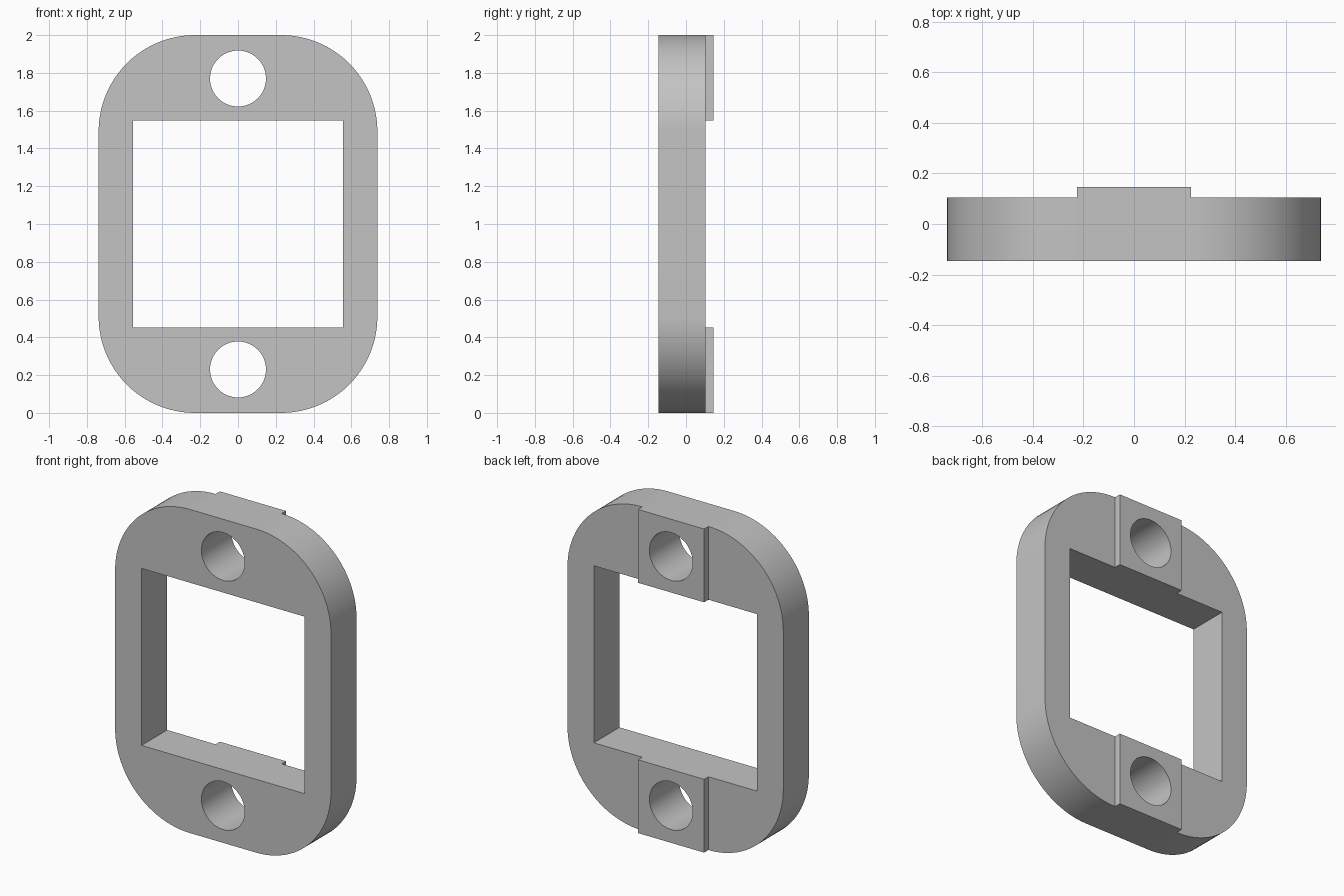
import bpy
import bmesh
from math import cos, sin, pi
from mathutils import Matrix

cube = bpy.data.objects.get("Cube")
if cube:
    bpy.data.objects.remove(cube, do_unlink=True)

HALF_W, CORNER_R, HALF_D = 0.738, 0.51, 0.146
PLATE_BACK = 0.104               # back of the thin plate, behind it the pads
PAD_HALF_W = 0.226
WINDOW_HALF_W, WINDOW_HALF_H = 0.557, 0.547
HOLE_R, HOLE_OFFSET = 0.148, 0.77

grey = bpy.data.materials.new("plain_grey")
grey.use_nodes = True
colour = (0.55, 0.55, 0.55, 1)
grey.diffuse_color = colour
grey.node_tree.nodes["Principled BSDF"].inputs["Base Color"].default_value = colour


def make_object(name, bm):
    bmesh.ops.recalc_face_normals(bm, faces=bm.faces)
    mesh = bpy.data.meshes.new(name)
    bm.to_mesh(mesh)
    bm.free()
    mesh.materials.append(grey)
    obj = bpy.data.objects.new(name, mesh)
    bpy.context.collection.objects.link(obj)
    return obj


def box(name, low, high):
    bm = bmesh.new()
    size = [h - l for l, h in zip(low, high)]
    middle = [(h + l) / 2 for l, h in zip(low, high)]
    matrix = Matrix.Translation(middle) @ Matrix.Diagonal((*size, 1))
    bmesh.ops.create_cube(bm, size=1, matrix=matrix)
    return make_object(name, bm)


def cylinder(name, z):
    bm = bmesh.new()
    matrix = Matrix.Translation((0, 0, z)) @ Matrix.Rotation(pi / 2, 4, 'X')
    bmesh.ops.create_cone(bm, cap_ends=True, segments=64, radius1=HOLE_R,
                          radius2=HOLE_R, depth=1, matrix=matrix)
    return make_object(name, bm)


# Rounded slab, full depth
bm = bmesh.new()
steps = 24
outline = []
for corner, (sx, sz) in enumerate([(1, 1), (-1, 1), (-1, -1), (1, -1)]):
    for i in range(steps + 1):
        a = (corner + i / steps) * pi / 2
        outline.append(bm.verts.new((sx * (HALF_W - CORNER_R) + CORNER_R * cos(a),
                                     -HALF_D,
                                     1 + sz * (1 - CORNER_R) + CORNER_R * sin(a))))
front = bm.faces.new(outline)
extruded = bmesh.ops.extrude_face_region(bm, geom=[front], use_keep_orig=True)
bmesh.ops.translate(bm, vec=(0, 2 * HALF_D, 0),
                    verts=[g for g in extruded["geom"] if isinstance(g, bmesh.types.BMVert)])
frame = make_object("mounting_frame", bm)

# Window, bolt holes, and the back recess on either side of the raised pads
cutters = [
    box("window_cutter", (-WINDOW_HALF_W, -1, 1 - WINDOW_HALF_H),
        (WINDOW_HALF_W, 1, 1 + WINDOW_HALF_H)),
    box("left_recess_cutter", (PAD_HALF_W, PLATE_BACK, -1), (1, 1, 3)),
    box("right_recess_cutter", (-1, PLATE_BACK, -1), (-PAD_HALF_W, 1, 3)),
    cylinder("upper_hole_cutter", 1 + HOLE_OFFSET),
    cylinder("lower_hole_cutter", 1 - HOLE_OFFSET),
]
bpy.ops.object.select_all(action='DESELECT')
bpy.context.view_layer.objects.active = frame
frame.select_set(True)
for cutter in cutters:
    cutter.hide_render = True
    mod = frame.modifiers.new(cutter.name, 'BOOLEAN')
    mod.operation = 'DIFFERENCE'
    mod.solver = 'EXACT'
    mod.object = cutter
    bpy.ops.object.modifier_apply(modifier=mod.name)
    bpy.data.objects.remove(cutter, do_unlink=True)

# Smooth round surfaces, crisp rims
bpy.ops.object.shade_smooth_by_angle(angle=pi / 6)
